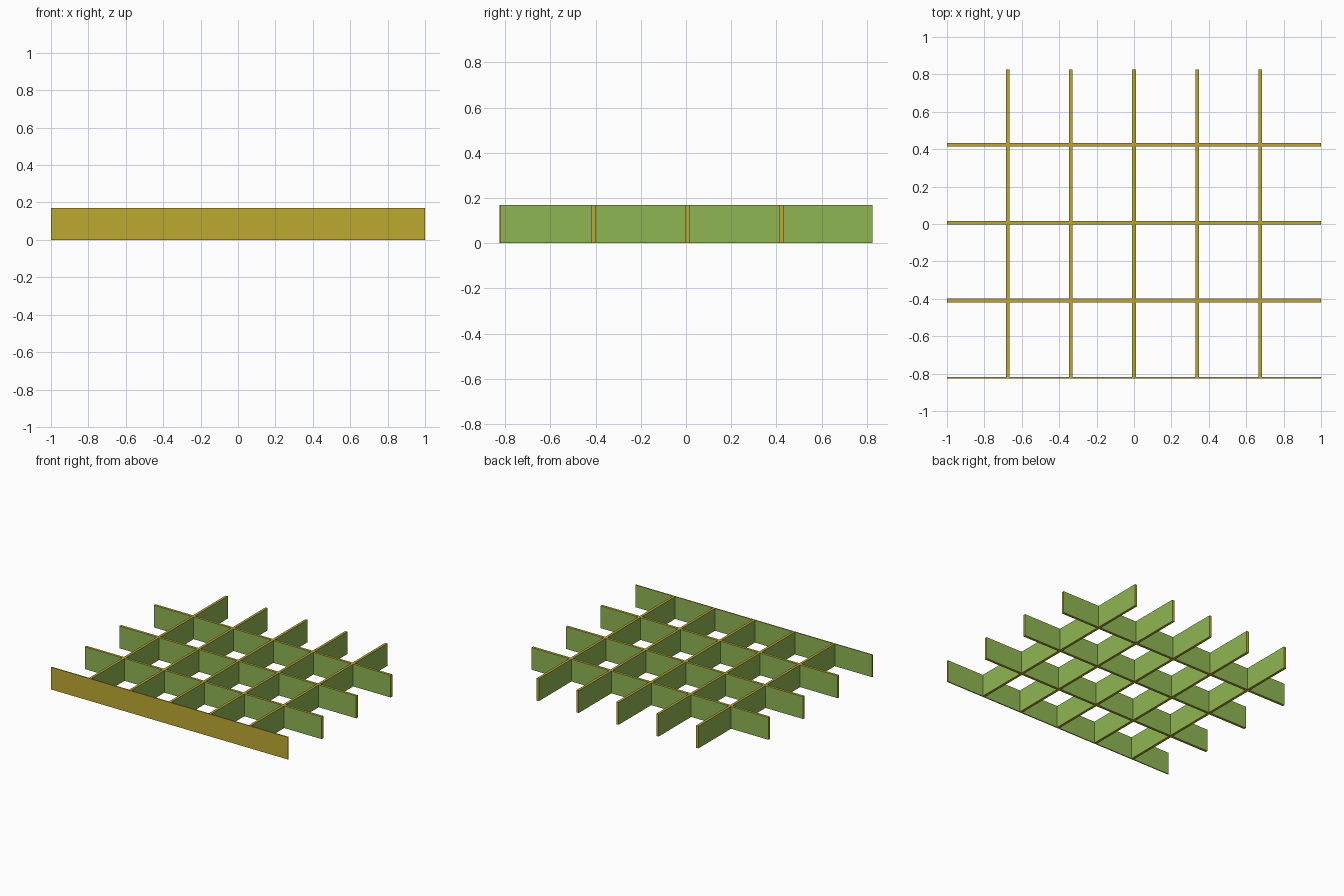
import bpy, bmesh

if "Cube" in bpy.data.objects:
    bpy.data.objects.remove(bpy.data.objects["Cube"])

HEIGHT = 0.17
HALF_X, HALF_Y = 1.0, 0.826
HALF_T = 0.0095                                   # half the thickness of a slat
BAR_X = [i * 0.337 for i in range(-2, 3)]         # bars running front to back
SLAT_Y = [-0.409, 0.007, 0.423]                   # slats running side to side
FRONT_T = 0.008                                   # thin board closing the front


def material(name, colour):
    m = bpy.data.materials.new(name)
    m.diffuse_color = (*colour, 1.0)
    m.use_nodes = True
    m.node_tree.nodes["Principled BSDF"].inputs["Base Color"].default_value = m.diffuse_color
    return m


green = material("green_face", (0.275, 0.462, 0.084))
mustard = material("mustard_edge", (0.515, 0.392, 0.030))

# Solid spans along each axis
x_spans = [(x - HALF_T, x + HALF_T) for x in BAR_X]
y_spans = [(-HALF_Y, -HALF_Y + FRONT_T)] + [(y - HALF_T, y + HALF_T) for y in SLAT_Y]


def breaks(spans, half):
    return sorted({-half, half} | {v for s in spans for v in s})


def inside(v, spans):
    return any(a < v < b for a, b in spans)


# Lattice plan: keep every cell covered by a bar or a slat
bm = bmesh.new()
xs, ys = breaks(x_spans, HALF_X), breaks(y_spans, HALF_Y)
grid = {}


def corner(x, y):
    if (x, y) not in grid:
        grid[x, y] = bm.verts.new((x, y, 0))
    return grid[x, y]


for x0, x1 in zip(xs, xs[1:]):
    for y0, y1 in zip(ys, ys[1:]):
        if inside((x0 + x1) / 2, x_spans) or inside((y0 + y1) / 2, y_spans):
            bm.faces.new([corner(x0, y0), corner(x1, y0), corner(x1, y1), corner(x0, y1)])

# Raise the plan to full height, keeping the underside
geom = bmesh.ops.extrude_face_region(bm, geom=bm.faces[:], use_keep_orig=True)["geom"]
bmesh.ops.translate(bm, vec=(0, 0, HEIGHT),
                    verts=[g for g in geom if isinstance(g, bmesh.types.BMVert)])
bmesh.ops.recalc_face_normals(bm, faces=bm.faces[:])

# Mustard on top, bottom, outer ends and the front board; green on broad sides
for f in bm.faces:
    c = f.calc_center_median()
    outer = abs(c.x) > HALF_X - 0.001 or abs(c.y) > HALF_Y - 0.001
    f.material_index = 1 if abs(f.normal.z) > 0.5 or outer else 0

mesh = bpy.data.meshes.new("lattice_divider")
bm.to_mesh(mesh)
bm.free()
mesh.materials.append(green)
mesh.materials.append(mustard)
bpy.context.collection.objects.link(bpy.data.objects.new("lattice_divider", mesh))
